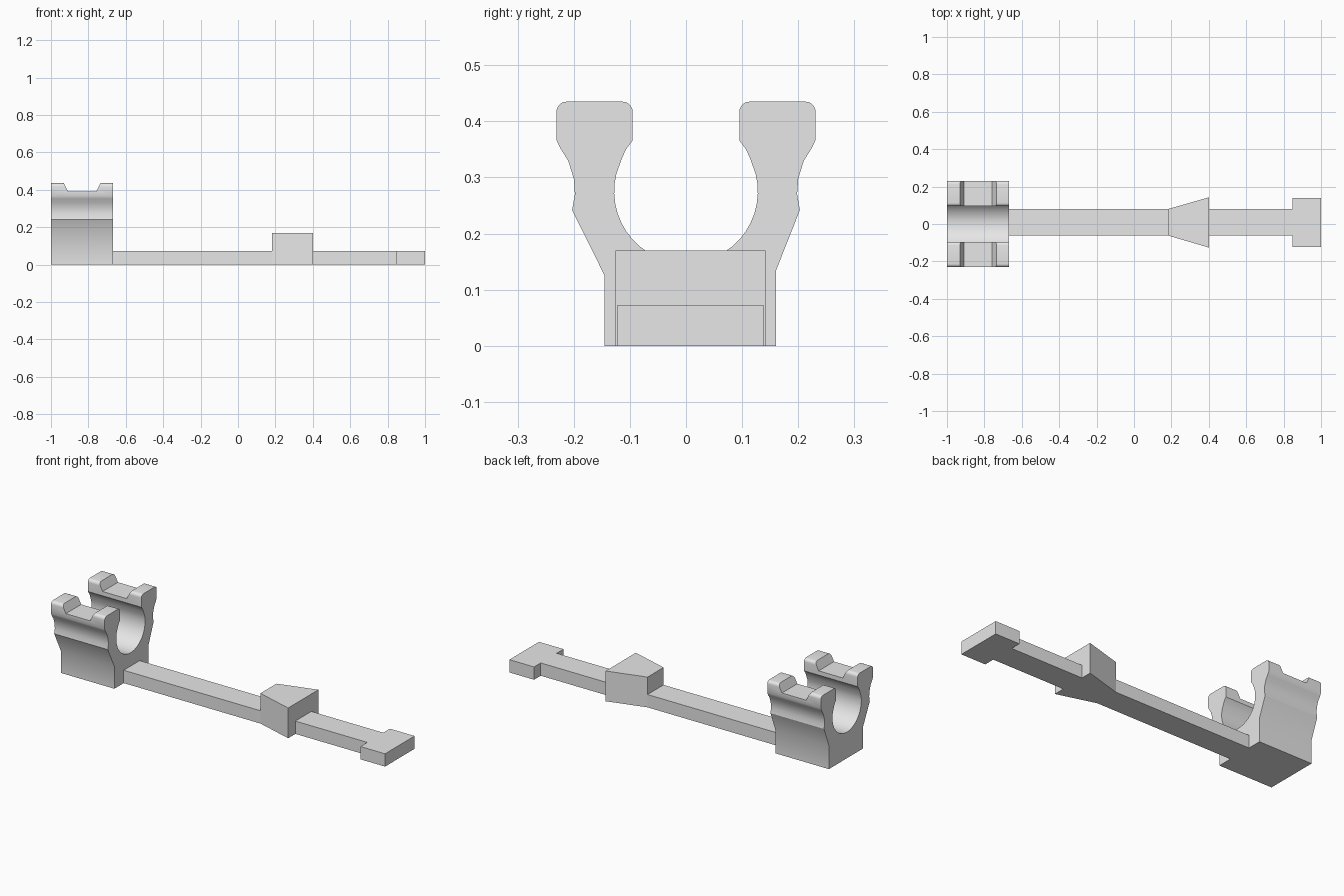
import bpy, bmesh, math
from mathutils import Vector

if "Cube" in bpy.data.objects:
    bpy.data.objects.remove(bpy.data.objects["Cube"], do_unlink=True)

grey = bpy.data.materials.new("plain grey")
grey.use_nodes = True
grey.diffuse_color = (0.8, 0.8, 0.8, 1)
grey.node_tree.nodes["Principled BSDF"].inputs["Base Color"].default_value = (0.8, 0.8, 0.8, 1)


def extrude(name, outline, axis, start, end):
    """Extrude a closed 2D outline along x, y or z."""
    def place(a, b, depth):
        return {"x": (depth, a, b), "y": (a, depth, b), "z": (a, b, depth)}[axis]
    bm = bmesh.new()
    face = bm.faces.new([bm.verts.new(place(a, b, start)) for a, b in outline])
    grown = bmesh.ops.extrude_face_region(bm, geom=[face])
    moved = [v for v in grown["geom"] if isinstance(v, bmesh.types.BMVert)]
    bmesh.ops.translate(bm, verts=moved, vec=Vector(place(0, 0, end - start)))
    bmesh.ops.recalc_face_normals(bm, faces=bm.faces)
    mesh = bpy.data.meshes.new(name)
    bm.to_mesh(mesh)
    bm.free()
    mesh.materials.append(grey)
    obj = bpy.data.objects.new(name, mesh)
    bpy.context.collection.objects.link(obj)
    return obj


def arc(cy, cz, r, start, end, steps):
    angles = [math.radians(start + (end - start) * i / steps) for i in range(steps + 1)]
    return [(cy + r * math.cos(a), cz + r * math.sin(a)) for a in angles]


def rect(x0, x1, y0, y1):
    return [(x0, y0), (x1, y0), (x1, y1), (x0, y1)]


# Clamp: one jaw outline, mirrored, joined by the round seat
jaw_outer = [(0.203, 0.242), (0.198, 0.27), (0.2, 0.298), (0.21, 0.33), (0.224, 0.352), (0.231, 0.367)]
jaw_top = arc(0.213, 0.417, 0.018, 0, 90, 5) + arc(0.113, 0.417, 0.018, 90, 180, 5)
jaw_inner = [(0.095, 0.366), (0.107, 0.35), (0.115, 0.332)]
jaw = jaw_outer + jaw_top + jaw_inner
seat = arc(0, 0.275, 0.128, 14, -194, 26)
other_jaw = [(-y, z) for y, z in reversed(jaw)]
profile = [(-0.145, 0), (0.16, 0), (0.16, 0.133)] + jaw + seat + other_jaw + [(-0.145, 0.125)]
clamp = extrude("clamp", profile, "x", -1.0, -0.667)

# Sloped notch across the top of both jaws
notch = extrude("notch_cutter", [(-0.908, 0.39), (-0.758, 0.39), (-0.728, 0.45), (-0.938, 0.45)], "y", -0.4, 0.4)
notch.hide_render = True
cut = clamp.modifiers.new("notch", "BOOLEAN")
cut.operation = "DIFFERENCE"
cut.solver = "EXACT"
cut.object = notch
bpy.ops.object.select_all(action="DESELECT")
bpy.context.view_layer.objects.active = clamp
clamp.select_set(True)
bpy.ops.object.modifier_apply(modifier=cut.name)
bpy.data.objects.remove(notch, do_unlink=True)
bpy.ops.object.shade_smooth_by_angle(angle=math.radians(30))

# Flat arm, tapered stop block and end tab
extrude("inner_arm", rect(-0.667, 0.183, -0.062, 0.08), "z", 0, 0.072)
extrude("stop_block", [(0.183, -0.062), (0.4, -0.126), (0.4, 0.142), (0.183, 0.08)], "z", 0, 0.17)
extrude("outer_arm", rect(0.4, 0.847, -0.062, 0.08), "z", 0, 0.072)
extrude("end_tab", rect(0.847, 1.0, -0.123, 0.139), "z", 0, 0.072)
